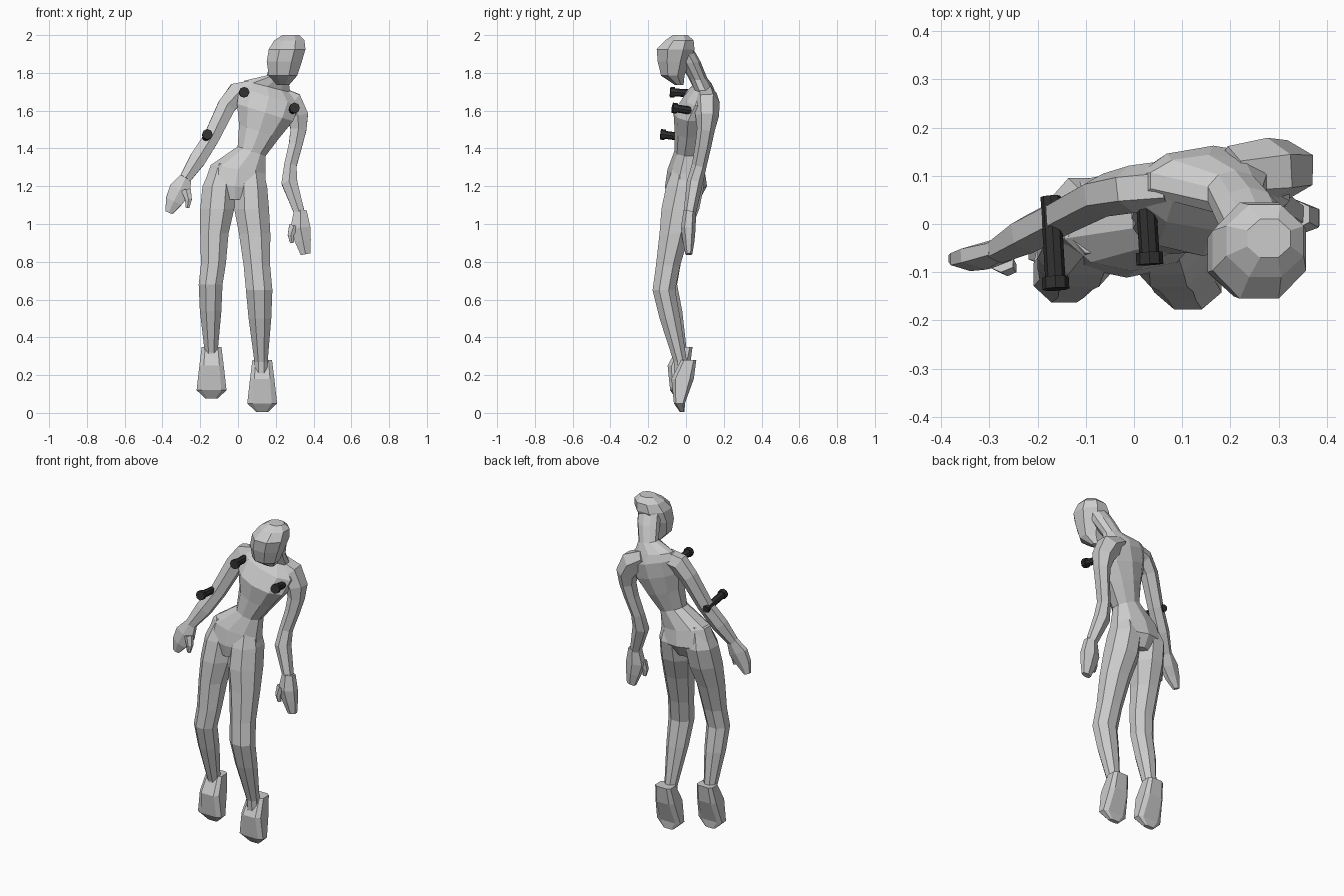
import bpy, bmesh, math
from mathutils import Vector

Y = Vector((0, 1, 0))


def loft(name, rings, sides=8, power=1.0, frame=True):
    """Skin rings (x, y, z, rx, ry[, tilt]); rings follow the path unless a tilt is given."""
    bm = bmesh.new()
    pts = [Vector(r[:3]) for r in rings]
    grow = 1 / math.cos(math.pi / sides)
    grow_y = grow if sides % 4 == 0 else 1.03
    loops = []
    for i, r in enumerate(rings):
        if len(r) > 5:
            d = Vector((math.sin(r[5]), 0, math.cos(r[5])))
        elif frame:
            d = (pts[min(i + 1, len(pts) - 1)] - pts[max(i - 1, 0)]).normalized()
        else:
            d = Vector((0, 0, 1))
        u = d.cross(Y).normalized()
        v = d.cross(u).normalized()
        loop = []
        for k in range(sides):
            a = 2 * math.pi * (k + 0.5) / sides
            c, s = math.cos(a), math.sin(a)
            c = math.copysign(abs(c) ** power, c)
            s = math.copysign(abs(s) ** power, s)
            loop.append(bm.verts.new(pts[i] + u * r[3] * c * grow + v * r[4] * s * grow_y))
        loops.append(loop)
    for a, b in zip(loops, loops[1:]):
        for k in range(sides):
            j = (k + 1) % sides
            bm.faces.new((a[k], a[j], b[j], b[k]))
    bm.faces.new(loops[0])
    bm.faces.new(loops[-1])
    bmesh.ops.recalc_face_normals(bm, faces=bm.faces)
    me = bpy.data.meshes.new(name)
    bm.to_mesh(me)
    bm.free()
    ob = bpy.data.objects.new(name, me)
    bpy.context.collection.objects.link(ob)
    return ob


# Leaning torso with neck
loft("torso", [
    (-.015, -.015, 1.13, .07, .085, 0),
    (-.015, 0, 1.20, .165, .108, .08),
    (.0, .0, 1.29, .146, .095, .15),
    (.072, .015, 1.385, .078, .075, .33),
    (.112, .035, 1.49, .112, .092, .32),
    (.143, .045, 1.59, .155, .108, .3),
    (.165, .075, 1.675, .165, .085, .3),
    (.155, .09, 1.728, .125, .052, .25),
    (.21, .062, 1.775, .058, .048, .2),
    (.238, .02, 1.86, .065, .055, .1),
    (.258, -.02, 1.94, .065, .05, .1)], 10)

# Bowed head
loft("head", [
    (.238, -.035, 1.735, .032, .022),
    (.238, -.07, 1.785, .075, .062),
    (.245, -.065, 1.86, .093, .085),
    (.26, -.055, 1.925, .097, .1),
    (.272, -.035, 1.972, .08, .075),
    (.28, -.03, 2.0, .045, .04)], frame=False)

# Legs, slightly bent at the knees
loft("left_leg", [
    (-.075, 0, 1.32, .06, .06),
    (-.1, -.005, 1.20, .088, .1),
    (-.11, -.03, 1.08, .09, .1),
    (-.125, -.06, .95, .075, .08),
    (-.13, -.09, .79, .066, .062),
    (-.145, -.105, .68, .063, .058),
    (-.145, -.075, .54, .057, .055),
    (-.142, -.03, .32, .034, .035),
    (-.142, -.025, .22, .034, .035)], frame=False)
loft("right_leg", [
    (.065, 0, 1.32, .06, .06),
    (.068, -.005, 1.20, .086, .1),
    (.072, -.03, 1.08, .092, .1),
    (.088, -.06, .95, .083, .08),
    (.1, -.095, .78, .07, .064),
    (.112, -.117, .65, .07, .06),
    (.116, -.085, .5, .06, .055),
    (.122, -.03, .27, .035, .035),
    (.125, -.025, .17, .034, .035)], frame=False)

# Hanging feet, toes down
for name, ox, oy, oz in (("right_foot", .128, 0, 0), ("left_foot", -.14, -.02, .07)):
    loft(name, [
        (ox, .015, .28, .05, .038),
        (ox, -.018, .18, .062, .057),
        (ox, -.035, .05, .076, .028),
        (ox, -.02, .005, .03, .012)], 8, .5, False).location = (0, oy, oz)

# Arms from shoulder to wrist
loft("left_arm", [
    (.07, .08, 1.705, .055, .05),
    (-.005, .072, 1.69, .058, .048),
    (-.06, .06, 1.625, .048, .044),
    (-.142, .018, 1.455, .042, .04),
    (-.215, -.02, 1.34, .044, .04),
    (-.28, -.055, 1.24, .03, .027)], 6)
loft("right_arm", [
    (.2, .1, 1.69, .045, .06),
    (.28, .11, 1.64, .065, .067),
    (.318, .112, 1.57, .055, .06),
    (.32, .105, 1.5, .042, .046),
    (.305, .092, 1.42, .036, .042),
    (.277, .07, 1.31, .033, .038),
    (.272, .047, 1.22, .042, .042),
    (.325, .02, 1.06, .028, .032)], 6)

# Hands and thumbs
loft("left_hand", [
    (-.275, -.052, 1.25, .03, .024),
    (-.308, -.066, 1.18, .057, .028),
    (-.34, -.073, 1.12, .045, .024),
    (-.366, -.072, 1.06, .02, .014)], 6)
loft("left_thumb", [
    (-.275, -.08, 1.18, .025, .02),
    (-.262, -.092, 1.13, .018, .016),
    (-.268, -.092, 1.085, .01, .01)], 6)
loft("right_hand", [
    (.33, .02, 1.07, .034, .032),
    (.33, .012, .98, .053, .038),
    (.344, .014, .91, .042, .03),
    (.358, .015, .84, .026, .018)], 6)
loft("right_thumb", [
    (.295, 0, .99, .025, .022),
    (.279, -.008, .94, .016, .016),
    (.286, -.008, .90, .01, .01)], 6)

# Dark bolts through the chest, shoulder and elbow
dark = bpy.data.materials.new("dark_metal")
dark.diffuse_color = (.03, .03, .03, 1)


def bolt(name, head, tip):
    head, tip = Vector(head), Vector(tip)
    d = (tip - head).normalized()
    for part, start, end, r in (("head", head, head + d * .025, .028),
                                ("shaft", head + d * .02, tip, .021)):
        bpy.ops.mesh.primitive_cylinder_add(vertices=8, radius=r, depth=(end - start).length,
                                            location=(start + end) / 2)
        ob = bpy.context.object
        ob.name = name + "_" + part
        ob.rotation_euler = d.to_track_quat('Z', 'Y').to_euler()
        ob.data.materials.append(dark)


bolt("chest_bolt", (.033, -.084, 1.698), (.025, .05, 1.69))
bolt("shoulder_bolt", (.3, -.072, 1.615), (.28, .06, 1.595))
bolt("elbow_bolt", (-.162, -.135, 1.475), (-.173, .057, 1.45))
